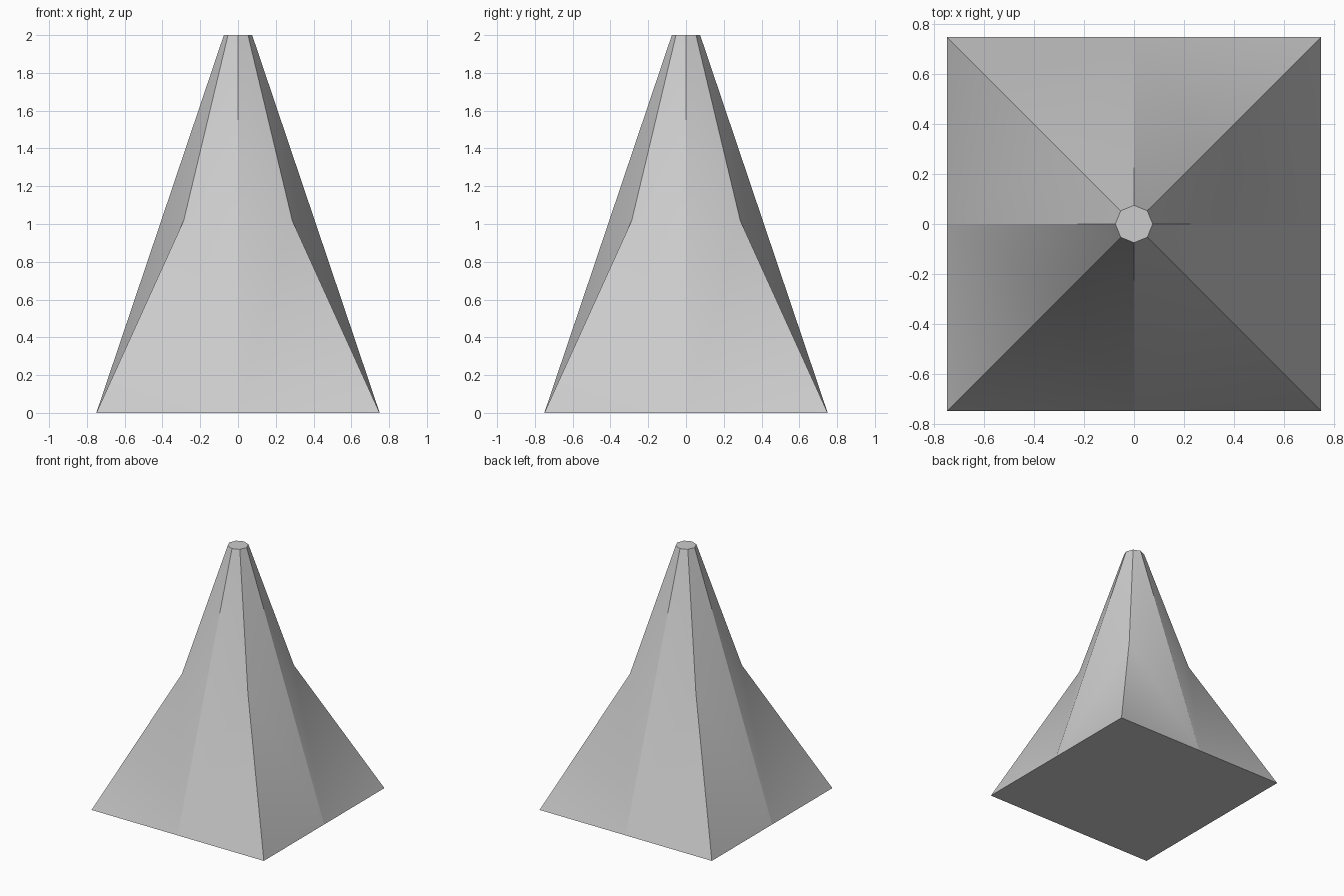
import bpy, bmesh
from math import cos, sin, pi, sqrt, radians

cube = bpy.data.objects.get("Cube")
if cube:
    bpy.data.objects.remove(cube, do_unlink=True)

BASE_R, TOP_R, HEIGHT, WAIST_Z = 0.75, 0.075, 2.0, 1.02
WAIST_R = BASE_R + (TOP_R - BASE_R) * WAIST_Z / HEIGHT

grey = bpy.data.materials.new("plain grey")
grey.use_nodes = True
colour = (0.6, 0.6, 0.6, 1)
grey.diffuse_color = colour
grey.node_tree.nodes["Principled BSDF"].inputs["Base Color"].default_value = colour

bm = bmesh.new()


def point(i, radius, z):
    a = i * pi / 4
    return bm.verts.new((radius * cos(a), radius * sin(a), z))


# Square foot with edge midpoints, octagonal tip, corner points at the waist
foot = [point(i, BASE_R * (sqrt(2) if i % 2 else 1), 0) for i in range(8)]
tip = [point(i, TOP_R, HEIGHT) for i in range(8)]
waist = {i: point(i, WAIST_R, WAIST_Z) for i in range(1, 8, 2)}

# Each side: a flared triangle at every corner below the tapering spire faces
for i in waist:
    for mid in ((i - 1) % 8, (i + 1) % 8):
        bm.faces.new((foot[mid], foot[i], waist[i]))
        bm.faces.new((foot[mid], waist[i], tip[i], tip[mid]))
bm.faces.new(tip)
bm.faces.new(foot[::-1])
bmesh.ops.recalc_face_normals(bm, faces=bm.faces)

mesh = bpy.data.meshes.new("spire_roof")
bm.to_mesh(mesh)
bm.free()
mesh.materials.append(grey)
roof = bpy.data.objects.new("spire_roof", mesh)
bpy.context.collection.objects.link(roof)

# Soft blend between flare and spire, crisp ridges
bpy.ops.object.select_all(action='DESELECT')
roof.select_set(True)
bpy.context.view_layer.objects.active = roof
bpy.ops.object.shade_smooth_by_angle(angle=radians(30))
